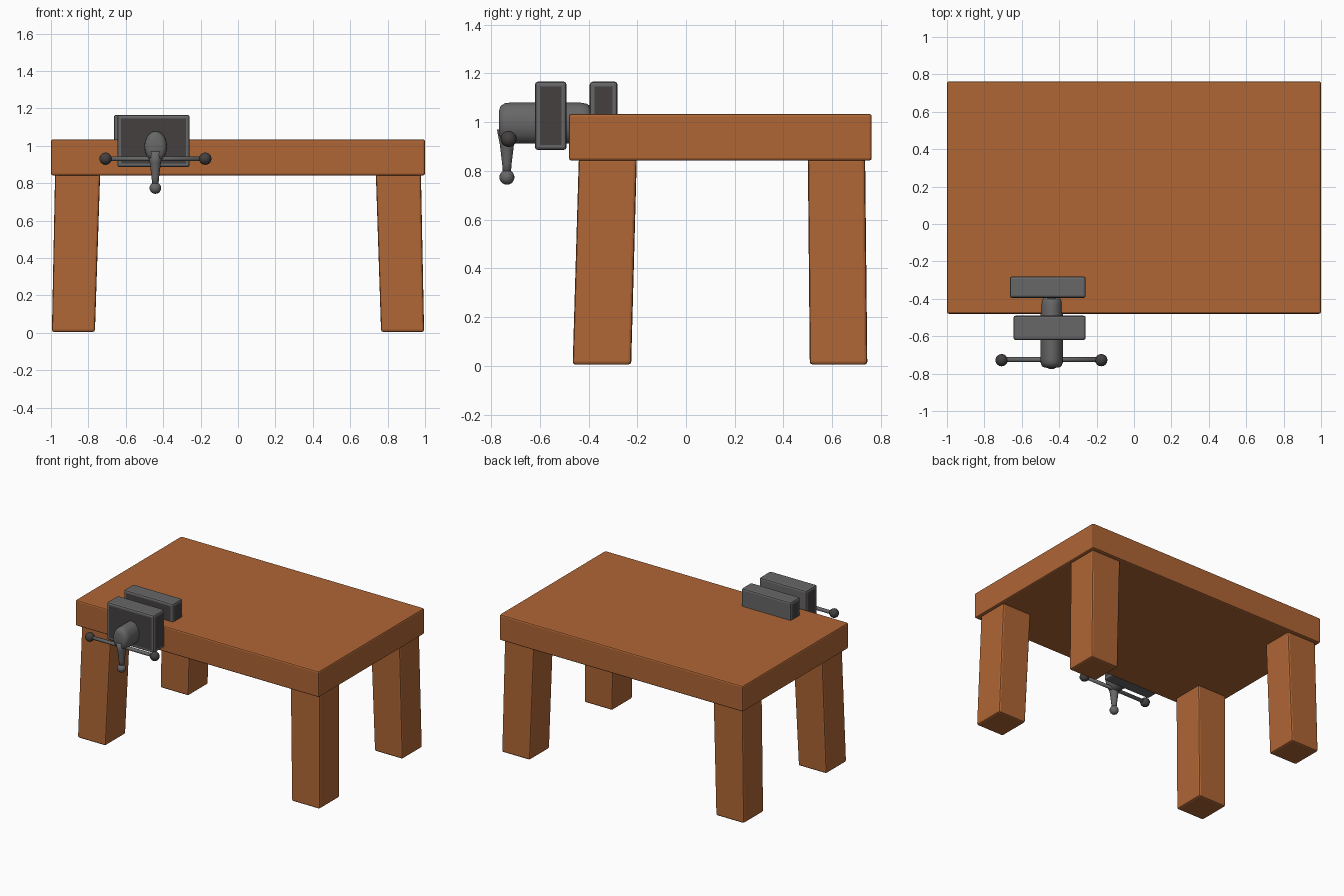
import bpy, bmesh, math
from mathutils import Vector, Matrix

if "Cube" in bpy.data.objects:
    bpy.data.objects.remove(bpy.data.objects["Cube"])


def material(name, rgb):
    m = bpy.data.materials.new(name)
    m.diffuse_color = (*rgb, 1)
    m.use_nodes = True
    m.node_tree.nodes["Principled BSDF"].inputs["Base Color"].default_value = m.diffuse_color
    return m


WOOD = material("warm wood", (0.43, 0.133, 0.036))
STEEL = material("grey steel", (0.135, 0.135, 0.135))
DARK = material("dark iron", (0.058, 0.051, 0.051))


def finish(bm, name, mats, bevel=0, smooth=False, segments=2):
    bmesh.ops.recalc_face_normals(bm, faces=bm.faces)
    me = bpy.data.meshes.new(name)
    bm.to_mesh(me)
    bm.free()
    ob = bpy.data.objects.new(name, me)
    bpy.context.collection.objects.link(ob)
    for m in mats:
        me.materials.append(m)
    if bevel:
        b = ob.modifiers.new("bevel", 'BEVEL')
        b.width, b.segments, b.limit_method = bevel, segments, 'ANGLE'
        b.angle_limit = math.radians(40)
    if smooth:
        me.shade_smooth()
    return ob


def prism(bottom, top, z0, z1):
    """Box between two xy rectangles (x0, x1, y0, y1)."""
    bm = bmesh.new()
    rings = []
    for (x0, x1, y0, y1), z in ((bottom, z0), (top, z1)):
        rings.append([bm.verts.new((x, y, z)) for x, y in
                      ((x0, y0), (x1, y0), (x1, y1), (x0, y1))])
    lo, hi = rings
    bm.faces.new(lo[::-1])
    bm.faces.new(hi)
    for i in range(4):
        j = (i + 1) % 4
        bm.faces.new((lo[i], lo[j], hi[j], hi[i]))
    return bm


def lathe(name, profile, origin, axis, mat, sides=16, scale=(1, 1)):
    """Spin (radius, distance) pairs around an axis from the origin."""
    bm = bmesh.new()
    rings = []
    for r, d in profile:
        rings.append([bm.verts.new((r * scale[0] * math.cos(2 * math.pi * k / sides),
                                    r * scale[1] * math.sin(2 * math.pi * k / sides), d))
                      for k in range(sides)])
    for a, b in zip(rings, rings[1:]):
        for k in range(sides):
            j = (k + 1) % sides
            bm.faces.new((a[k], a[j], b[j], b[k]))
    bm.faces.new(rings[0][::-1])
    bm.faces.new(rings[-1])
    turn = Vector((0, 0, 1)).rotation_difference(Vector(axis)).to_matrix().to_4x4()
    bm.transform(Matrix.Translation(origin) @ turn)
    ob = finish(bm, name, [mat], smooth=True)
    return ob


def ball(name, centre, r, mat):
    bm = bmesh.new()
    bmesh.ops.create_uvsphere(bm, u_segments=16, v_segments=10, radius=r)
    bm.transform(Matrix.Translation(centre))
    return finish(bm, name, [mat], smooth=True)


# Table top
slab = (-1, 1, -0.48, 0.762)
finish(prism(slab, slab, 0.842, 1.034), "table_top", [WOOD], 0.01)

# Four thick legs, splayed slightly outwards
for side, s in (("left", -1), ("right", 1)):
    xb, xt = sorted((s * 0.765, s * 0.995)), sorted((s * 0.737, s * 0.978))
    for end, yb, yt in (("front", (-0.465, -0.225), (-0.44, -0.202)),
                        ("back", (0.508, 0.744), (0.5, 0.735))):
        finish(prism((*xb, *yb), (*xt, *yt), 0.005, 0.85),
               f"{end}_{side}_leg", [WOOD], 0.012)


# Vise jaws with dark panels inset on the front and the ends
def jaw(name, rect, z0, z1):
    bm = prism(rect, rect, z0, z1)
    bmesh.ops.recalc_face_normals(bm, faces=bm.faces)
    bmesh.ops.bevel(bm, geom=bm.edges[:], offset=0.012, segments=2,
                    profile=0.5, affect='EDGES')
    big = [f for f in bm.faces if f.calc_area() > 0.005
           and (f.normal.y < -0.9 or abs(f.normal.x) > 0.9)]
    bmesh.ops.inset_individual(bm, faces=big, thickness=0.012)
    for f in big:
        f.material_index = 1
    finish(bm, name, [STEEL, DARK])


jaw("front_jaw", (-0.645, -0.258, -0.62, -0.49), 0.886, 1.166)
jaw("rear_jaw", (-0.664, -0.258, -0.395, -0.281), 1.0, 1.166)

# Oval screw housing running through the front jaw
housing = lathe("screw_housing",
                [(0.6, 0), (0.85, 0.008), (0.97, 0.025), (1, 0.045), (1, 0.335),
                 (0.95, 0.36), (0.8, 0.375), (0.6, 0.38)],
                (-0.44, -0.768, 0.996), (0, 1, 0), STEEL, 20, (0.061, 0.084))
bpy.context.view_layer.objects.active = housing
# Short spindle joining the housing to the rear jaw
lathe("spindle", [(0.03, 0), (0.03, 0.06)], (-0.44, -0.42, 1.04), (0, 1, 0), STEEL, 12)

# Cross bar with a knob at each end
lathe("cross_bar", [(0.013, 0), (0.013, 0.54)], (-0.71, -0.725, 0.931), (1, 0, 0), STEEL, 12)
for side, x in (("left", -0.708), ("right", -0.175)):
    ball(f"{side}_bar_knob", (x, -0.728, 0.931), 0.033, DARK)

# Tapered drop handle with a knob at its end
lathe("drop_handle", [(0.016, 0), (0.02, 0.05), (0.03, 0.13), (0.042, 0.19)],
      (-0.442, -0.735, 0.78), (0, 0, 1), STEEL, 14)
ball("handle_knob", (-0.442, -0.735, 0.774), 0.031, STEEL)
